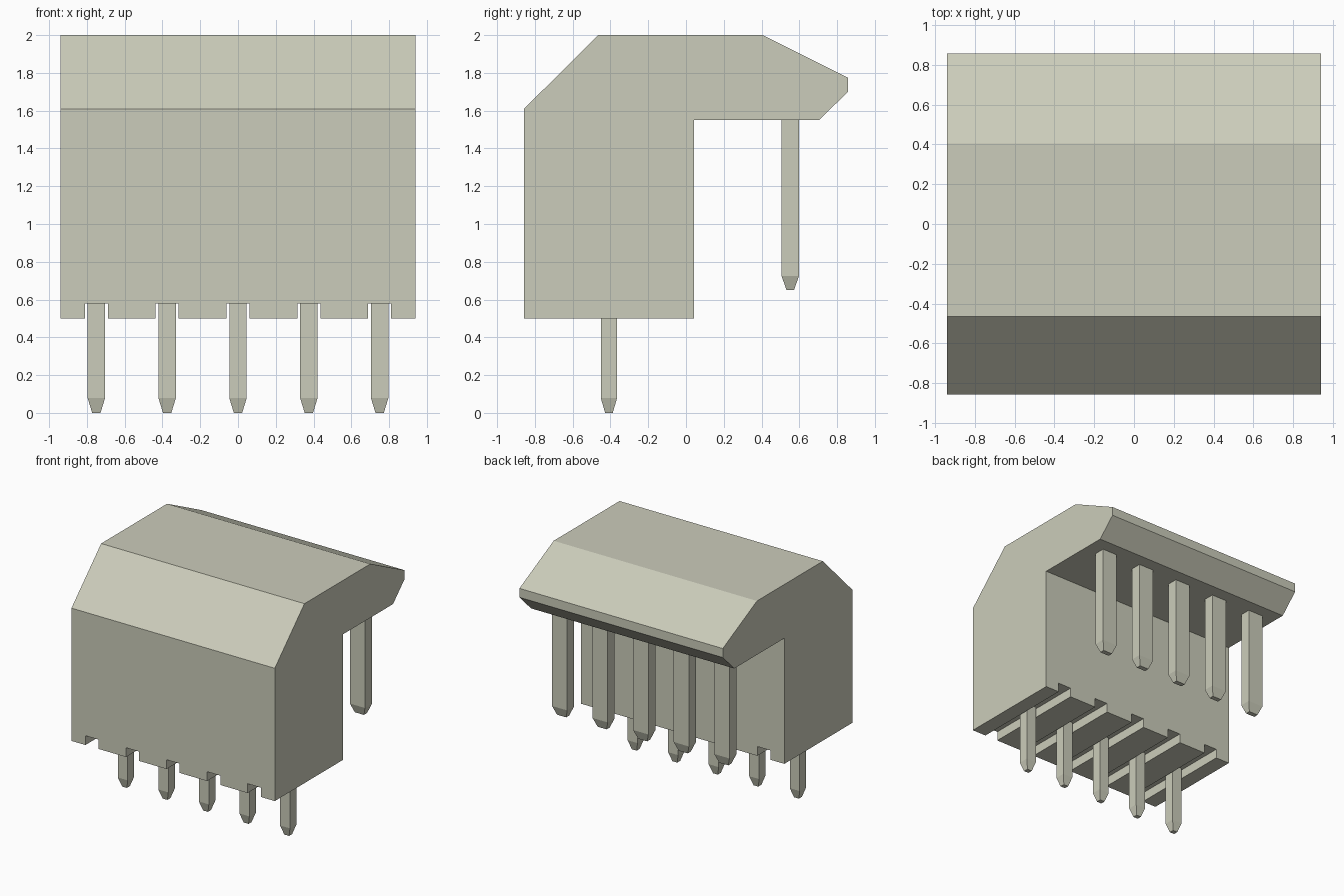
import bpy, bmesh

cube = bpy.data.objects.get("Cube")
if cube:
    bpy.data.objects.remove(cube, do_unlink=True)

# One shared pale stone colour
stone = bpy.data.materials.new("pale_stone")
stone.use_nodes = True
COLOUR = (0.60, 0.605, 0.495, 1.0)
stone.diffuse_color = COLOUR
bsdf = next(n for n in stone.node_tree.nodes if n.type == 'BSDF_PRINCIPLED')
bsdf.inputs["Base Color"].default_value = COLOUR
bsdf.inputs["Roughness"].default_value = 0.7

PITCH = 0.375
COLUMNS = [i * PITCH for i in range(-2, 3)]


def finish(name, bm):
    bmesh.ops.recalc_face_normals(bm, faces=bm.faces[:])
    mesh = bpy.data.meshes.new(name)
    bm.to_mesh(mesh)
    bm.free()
    mesh.materials.append(stone)
    obj = bpy.data.objects.new(name, mesh)
    bpy.context.scene.collection.objects.link(obj)
    return obj


def side_profile(name, points, half_width):
    """Extrude a (y, z) outline across x."""
    bm = bmesh.new()
    face = bm.faces.new([bm.verts.new((-half_width, y, z)) for y, z in points])
    ext = bmesh.ops.extrude_face_region(bm, geom=[face])
    moved = [g for g in ext["geom"] if isinstance(g, bmesh.types.BMVert)]
    bmesh.ops.translate(bm, verts=moved, vec=(2 * half_width, 0, 0))
    return finish(name, bm)


def pin(name, x, y, half, tip, z_tip, z_taper, z_top):
    """Square pin with a blunt tapered tip."""
    bm = bmesh.new()
    rings = []
    for (hx, hy), z in ((tip, z_tip), (half, z_taper), (half, z_top)):
        rings.append([bm.verts.new((x + sx * hx, y + sy * hy, z))
                      for sx, sy in ((-1, -1), (1, -1), (1, 1), (-1, 1))])
    for low, high in zip(rings, rings[1:]):
        for i in range(4):
            j = (i + 1) % 4
            bm.faces.new((low[i], low[j], high[j], high[i]))
    bm.faces.new(rings[0])
    bm.faces.new(rings[-1])
    return finish(name, bm)


# Housing with sloped roof and rear overhang
housing = side_profile("housing", [
    (-0.857, 0.5), (0.043, 0.5), (0.043, 1.55), (0.705, 1.55),
    (0.857, 1.70), (0.857, 1.775), (0.405, 2.0), (-0.465, 2.0),
    (-0.857, 1.61)], 0.94)

# Slots cut through the underside
for x in COLUMNS:
    bpy.ops.mesh.primitive_cube_add(size=1, location=(x, -0.4, 0.48))
    cutter = bpy.context.object
    cutter.name = "slot_cutter"
    cutter.dimensions = (0.122, 1.2, 0.196)
    cutter.hide_render = True
    bpy.context.view_layer.update()
    cut = housing.modifiers.new("slot", 'BOOLEAN')
    cut.operation = 'DIFFERENCE'
    cut.solver = 'EXACT'
    cut.object = cutter
    bpy.context.view_layer.objects.active = housing
    bpy.ops.object.modifier_apply(modifier=cut.name)
    bpy.data.objects.remove(cutter, do_unlink=True)

# Long front pins in the slots, wider short pins under the overhang
for n, x in enumerate(COLUMNS, 1):
    pin(f"front_pin_{n}", x, -0.408, (0.046, 0.043), (0.022, 0.02),
        0.0, 0.078, 0.58)
    pin(f"rear_pin_{n}", x, 0.552, (0.07, 0.046), (0.042, 0.02),
        0.65, 0.725, 1.552)
